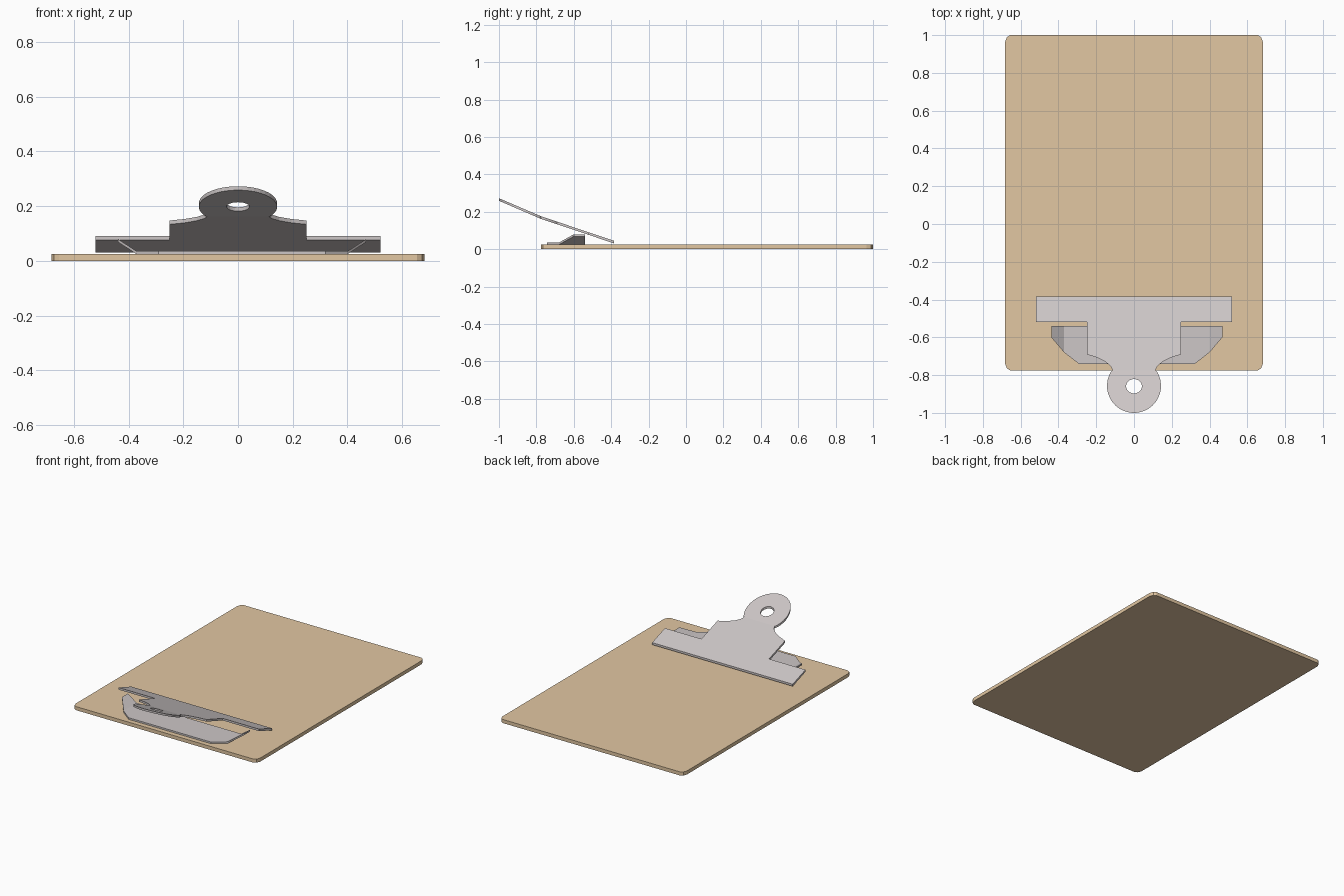
import bpy, bmesh, math
from mathutils import Vector

if "Cube" in bpy.data.objects:
    bpy.data.objects.remove(bpy.data.objects["Cube"])


def material(name, color):
    m = bpy.data.materials.new(name)
    m.diffuse_color = (*color, 1)
    m.use_nodes = True
    m.node_tree.nodes["Principled BSDF"].inputs["Base Color"].default_value = m.diffuse_color
    return m


def mirrored(half):
    """Close a right-hand half outline by mirroring it in x."""
    return half + [(-x, y) for x, y in reversed(half)]


def sheet(name, loops, thickness, height, mat, folds=()):
    """Cut a sheet from closed outlines (the first outer, the rest holes), fold and thicken it."""
    bm = bmesh.new()
    for loop in loops:
        vs = [bm.verts.new((x, y, 0)) for x, y in loop]
        for a, b in zip(vs, vs[1:] + vs[:1]):
            bm.edges.new((a, b))
    bmesh.ops.triangle_fill(bm, edges=bm.edges[:], use_beauty=True, normal=(0, 0, 1))
    for co, no in folds:
        bmesh.ops.bisect_plane(bm, geom=bm.verts[:] + bm.edges[:] + bm.faces[:],
                               plane_co=co, plane_no=no, dist=1e-5)
    top = bmesh.ops.extrude_face_region(bm, geom=bm.faces[:])
    for v in top["geom"]:
        if isinstance(v, bmesh.types.BMVert):
            v.co.z += thickness
    for v in bm.verts:
        v.co.z += height(v.co.x, v.co.y)
    bmesh.ops.recalc_face_normals(bm, faces=bm.faces[:])
    me = bpy.data.meshes.new(name)
    bm.to_mesh(me)
    bm.free()
    me.materials.append(mat)
    ob = bpy.data.objects.new(name, me)
    bpy.context.collection.objects.link(ob)
    return ob


wood = material("wood", (0.76, 0.57, 0.36))
metal = material("metal", (0.61, 0.57, 0.57))

# Board with clipped, slightly rounded corners
board = mirrored([(0.655, -0.775), (0.673, -0.764), (0.682, -0.74),
                  (0.682, 0.965), (0.673, 0.989), (0.655, 1.0)])
sheet("board", [board], 0.024, lambda x, y: 0.0, wood)

# Sprung lever: wide jaw, narrower body, curved neck and hanging ring
RING_Y, RING_R = -0.857, 0.143
BEND_Y = -0.775


def lever_height(x, y):
    if y > BEND_Y:
        return 0.031 + 0.335 * (-0.385 - y)
    return 0.031 + 0.335 * (-0.385 - BEND_Y) + 0.43 * (BEND_Y - y)


half = [(0.52, -0.385), (0.52, -0.52), (0.25, -0.52), (0.25, -0.69),
        (0.195, -0.707), (0.15, -0.73), (0.122, -0.755), (0.113, BEND_Y)]
for i in range(13):
    a = math.radians(31 - i * 121 / 12.5)
    half.append((RING_R * math.cos(a), RING_Y + RING_R * math.sin(a)))
hole = [(0.042 * math.cos(math.tau * i / 24), -0.859 + 0.038 * math.sin(math.tau * i / 24))
        for i in range(24)]
sheet("clip_lever", [mirrored(half), hole], 0.014, lever_height, metal,
      folds=[(Vector((0, BEND_Y, 0)), Vector((0, 1, 0)))])

# Lower clip bracket: flat base with both ends folded up
CX, FOLD_X = 0.015, 0.385
bracket = mirrored([(0.305, -0.742), (FOLD_X, -0.68), (0.453, -0.60), (0.453, -0.54)])
bracket = [(x + CX, y) for x, y in bracket]


def bracket_height(x, y):
    return 0.024 + 0.65 * max(0.0, abs(x - CX) - FOLD_X)


sheet("clip_bracket", [bracket], 0.011, bracket_height, metal,
      folds=[(Vector((CX + s * FOLD_X, 0, 0)), Vector((1, 0, 0))) for s in (-1, 1)])
